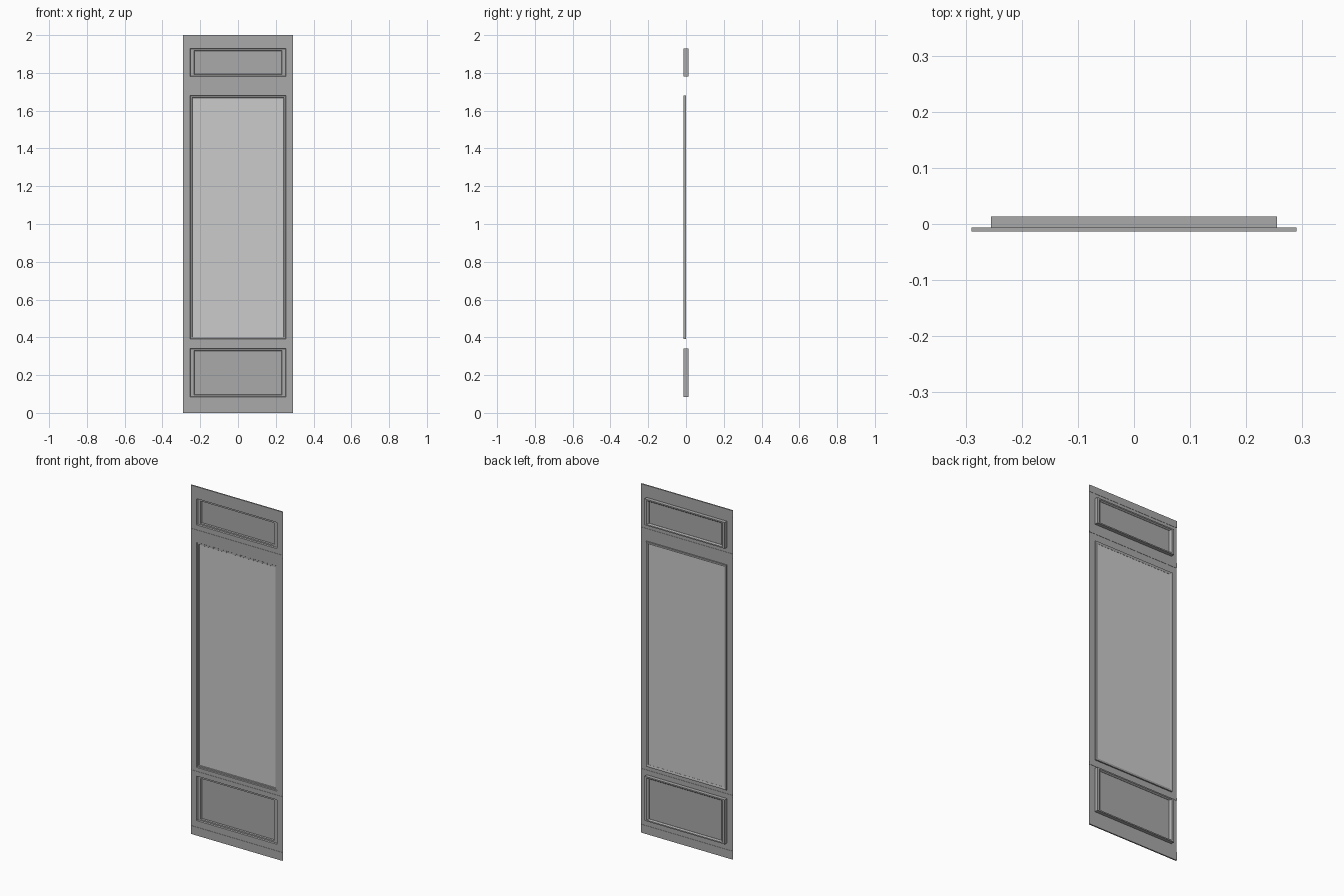
import bpy, bmesh

if "Cube" in bpy.data.objects:
    bpy.data.objects.remove(bpy.data.objects["Cube"])

W = 0.29          # half width of the door
OPEN = 0.255      # half width of the panel openings


def material(name, v):
    mat = bpy.data.materials.new(name)
    mat.diffuse_color = (v, v, v, 1)
    mat.use_nodes = True
    mat.node_tree.nodes["Principled BSDF"].inputs["Base Color"].default_value = mat.diffuse_color
    return mat


FRAME = material("dark_grey", 0.40)
PANEL = material("panel_grey", 0.55)


def make_object(name, bm, mat):
    bmesh.ops.remove_doubles(bm, verts=bm.verts, dist=1e-5)
    bmesh.ops.recalc_face_normals(bm, faces=bm.faces)
    mesh = bpy.data.meshes.new(name)
    bm.to_mesh(mesh)
    bm.free()
    mesh.materials.append(mat)
    obj = bpy.data.objects.new(name, mesh)
    bpy.context.collection.objects.link(obj)
    return obj


def quad(bm, pts):
    return bm.faces.new([bm.verts.new(p) for p in pts])


def frame_section(name, z0, z1, o0, o1, front, back):
    """Thin stiles and rails around one opening, capped above and below."""
    bm = bmesh.new()
    xs, zs = (-W, -OPEN, OPEN, W), (z0, o0, o1, z1)
    for y in (front, back):
        for i in range(3):
            for j in range(3):
                if (i, j) == (1, 1):
                    continue
                quad(bm, [(xs[i], y, zs[j]), (xs[i + 1], y, zs[j]),
                          (xs[i + 1], y, zs[j + 1]), (xs[i], y, zs[j + 1])])
    for z in (z0, z1):
        for i in range(3):
            quad(bm, [(xs[i], front, z), (xs[i + 1], front, z),
                      (xs[i + 1], back, z), (xs[i], back, z)])
    make_object(name, bm, FRAME)


def rail(name, z0, z1, front=-0.0135, back=-0.006):
    """Slightly raised full-width strip, open at its two ends."""
    bm = bmesh.new()
    loop = [(front, z0), (back, z0), (back, z1), (front, z1)]
    for (ya, za), (yb, zb) in zip(loop, loop[1:] + loop[:1]):
        quad(bm, [(-W, ya, za), (W, ya, za), (W, yb, zb), (-W, yb, zb)])
    make_object(name, bm, FRAME)


def moulding(name, z0, z1, profile):
    """Closed profile (x inset, z inset, y) swept round a mitred rectangle."""
    bm = bmesh.new()
    rings = []
    for dx, dz, y in profile:
        x, a, b = OPEN - dx, z0 + dz, z1 - dz
        rings.append([bm.verts.new(p) for p in
                      ((-x, y, a), (x, y, a), (x, y, b), (-x, y, b))])
    for r, s in zip(rings, rings[1:] + rings[:1]):
        for k in range(4):
            n = (k + 1) % 4
            bm.faces.new((r[k], r[n], s[n], s[k]))
    make_object(name, bm, FRAME)


def panel(name, z0, z1, dx, dz, y, mat):
    """Flat infill sheet."""
    bm = bmesh.new()
    x = OPEN - dx
    quad(bm, [(-x, y, z0 + dz), (x, y, z0 + dz), (x, y, z1 - dz), (-x, y, z1 - dz)])
    make_object(name, bm, mat)


# moulding cross-sections: deep for the small panels, shallow for the tall one
deep = [(0, 0, -0.012), (0, 0, 0.0135), (0.014, 0.007, 0.0135),
        (0.025, 0.013, 0.005), (0.025, 0.013, 0.0), (0.022, 0.011, -0.005),
        (0.004, 0.003, -0.005)]
shallow = [(0, 0, -0.012), (0, 0, 0.0), (0.006, 0.006, 0.0),
           (0.013, 0.013, -0.003), (0.013, 0.013, -0.0045),
           (0.011, 0.011, -0.0075), (0.003, 0.003, -0.0075)]

# name, section bottom/top, opening bottom/top, moulding, panel depth and colour
sections = [
    ("lower", 0.0, 0.365, 0.085, 0.34, deep, 0.004, FRAME),
    ("middle", 0.365, 1.73, 0.39, 1.68, shallow, -0.004, PANEL),
    ("upper", 1.73, 2.0, 1.78, 1.93, deep, 0.004, FRAME),
]
for name, z0, z1, o0, o1, profile, depth, mat in sections:
    frame_section(name + "_frame", z0, z1, o0, o1, -0.012, -0.0075)
    moulding(name + "_moulding", o0, o1, profile)
    panel(name + "_panel", o0, o1, *profile[3][:2], depth, mat)

# raised strips between and beyond the sections
rail("bottom_rail", 0.0, 0.048)
rail("waist_rail", 0.352, 0.368)
rail("upper_rail", 1.722, 1.752)
rail("top_rail", 1.96, 2.0)
